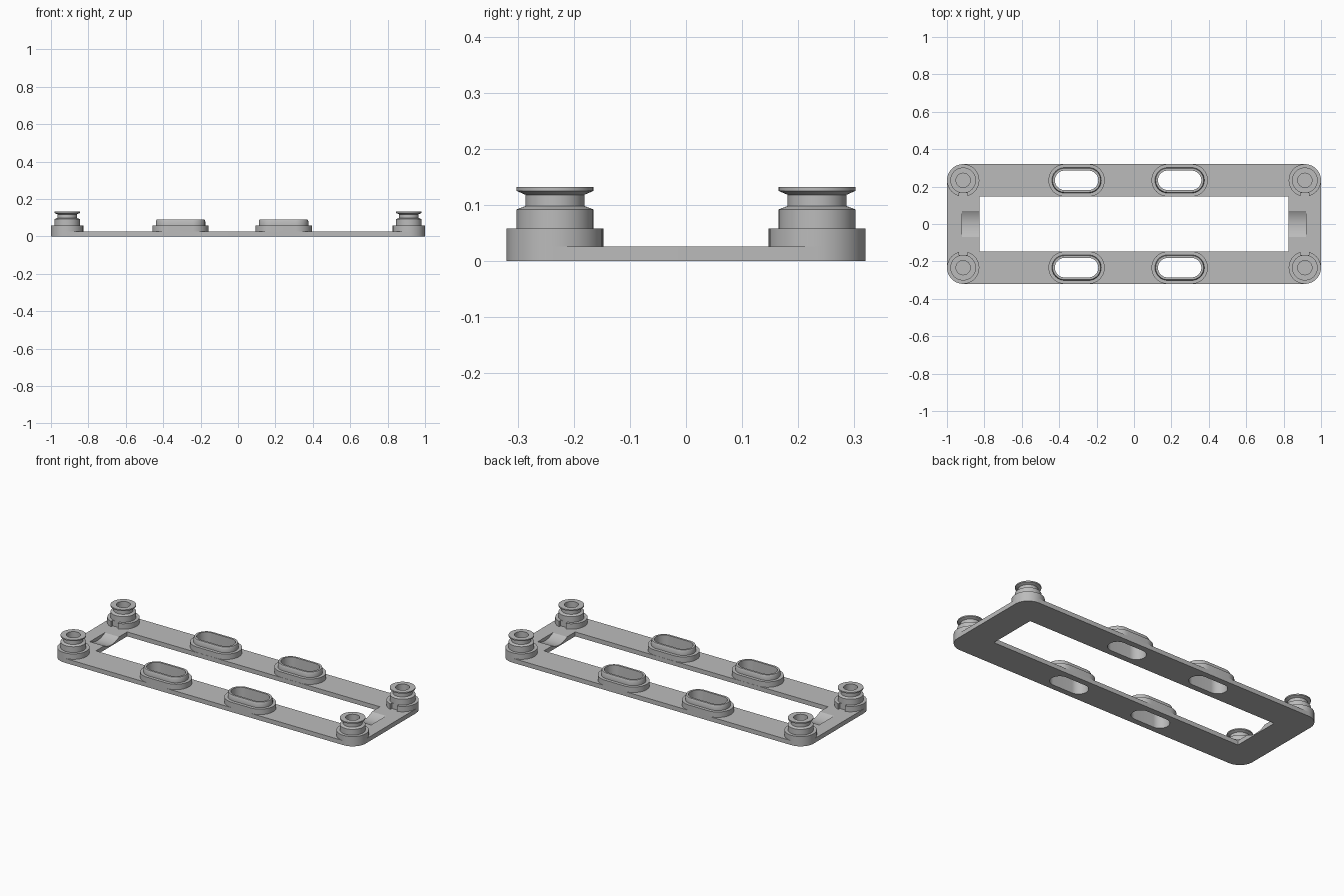
import bpy, bmesh, math
from mathutils import Matrix

cube = bpy.data.objects.get("Cube")
if cube:
    bpy.data.objects.remove(cube, do_unlink=True)

grey = bpy.data.materials.new("plain grey")
grey.use_nodes = True
grey.diffuse_color = (0.5, 0.5, 0.5, 1)
grey.node_tree.nodes["Principled BSDF"].inputs["Base Color"].default_value = (0.5, 0.5, 0.5, 1)

POST_X, RAIL_Y = 0.9135, 0.2335
EDGE_R = 0.0865
PLATE_TOP = 0.026
OVALS_X = (-0.307, 0.244)
STRAIGHT = 0.064        # half length of an oval's straight side


def finish(bm, name):
    bmesh.ops.recalc_face_normals(bm, faces=bm.faces)
    mesh = bpy.data.meshes.new(name)
    bm.to_mesh(mesh)
    bm.free()
    mesh.materials.append(grey)
    obj = bpy.data.objects.new(name, mesh)
    bpy.context.collection.objects.link(obj)
    return obj


def loft(name, rings, x=0, y=0, sx=0, sy=0, cyclic=False, steps=12):
    """Stack rounded outlines given as (radius, height); sx, sy are straight half lengths."""
    bm = bmesh.new()
    loops = []
    for r, z in rings:
        loop = []
        for q, (cx, cy) in enumerate(((1, 1), (-1, 1), (-1, -1), (1, -1))):
            for i in range(steps + 1):
                a = (q + i / steps) * math.pi / 2
                loop.append(bm.verts.new((x + cx * sx + r * math.cos(a),
                                          y + cy * sy + r * math.sin(a), z)))
        loops.append(loop)
    pairs = list(zip(loops, loops[1:]))
    if cyclic:
        pairs.append((loops[-1], loops[0]))
    else:
        bm.faces.new(loops[0])
        bm.faces.new(loops[-1])
    n = len(loops[0])
    for low, high in pairs:
        for i in range(n):
            j = (i + 1) % n
            bm.faces.new((low[i], low[j], high[j], high[i]))
    bmesh.ops.remove_doubles(bm, verts=bm.verts, dist=1e-5)
    return finish(bm, name)


def box(name, centre, size):
    bm = bmesh.new()
    bmesh.ops.create_cube(bm, size=1, matrix=Matrix.Translation(centre) @ Matrix.Diagonal((*size, 1)))
    return finish(bm, name)


def cut(obj, cutter):
    mod = obj.modifiers.new("cut", 'BOOLEAN')
    mod.operation = 'DIFFERENCE'
    mod.solver = 'EXACT'
    mod.object = cutter
    select(obj)
    bpy.ops.object.modifier_apply(modifier=mod.name)
    bpy.data.objects.remove(cutter, do_unlink=True)


def select(obj):
    bpy.ops.object.select_all(action='DESELECT')
    obj.select_set(True)
    bpy.context.view_layer.objects.active = obj


# Flat rectangular frame with rounded corners
frame = loft("frame", [(EDGE_R, 0), (EDGE_R, PLATE_TOP)], sx=POST_X, sy=RAIL_Y)
cut(frame, box("opening_cutter", (0, 0, 0), (1.654, 0.292, 0.2)))
parts = [frame]

# Shallow rounded scoops in the end bars
for side in (-1, 1):
    bm = bmesh.new()
    bmesh.ops.create_cone(bm, cap_ends=True, segments=96, radius1=0.1325, radius2=0.1325, depth=0.14,
                          matrix=Matrix.Translation((side * 0.85, 0, 0.1385)) @ Matrix.Rotation(math.pi / 2, 4, 'Y'))
    cut(frame, finish(bm, "scoop_cutter"))

# Raised oval slots along both rails
oval_rings = [(0.052, 0), (EDGE_R, 0), (EDGE_R, 0.058), (0.068, 0.058),
              (0.068, 0.08), (0.064, 0.089), (0.052, 0.089)]
for y, row in ((-RAIL_Y, "front"), (RAIL_Y, "back")):
    for x, side in zip(OVALS_X, ("right", "left")):
        cut(frame, loft("slot_cutter", [(0.055, -0.1), (0.055, 0.1)], x, y, sx=STRAIGHT))
        parts.append(loft(f"{row}_{side}_oval_slot", oval_rings, x, y, sx=STRAIGHT, cyclic=True))

# Grooved corner posts with a blind hole and a notch facing the end bar
post_rings = [(EDGE_R, 0), (EDGE_R, 0.058), (0.0685, 0.058), (0.0685, 0.092),
              (0.0525, 0.098), (0.0525, 0.118), (0.0685, 0.125), (0.0685, 0.132),
              (0.038, 0.132), (0.038, 0.06)]
for sy, row in ((-1, "front"), (1, "back")):
    for sx, side in ((-1, "right"), (1, "left")):
        x, y = sx * POST_X, sy * RAIL_Y
        post = loft(f"{row}_{side}_post", post_rings, x, y)
        cut(post, box("notch_cutter", (x, sy * 0.145, 0.056), (0.045, 0.04, 0.06)))
        parts.append(post)

for obj in parts:
    select(obj)
    bpy.ops.object.shade_smooth_by_angle(angle=math.radians(25))
